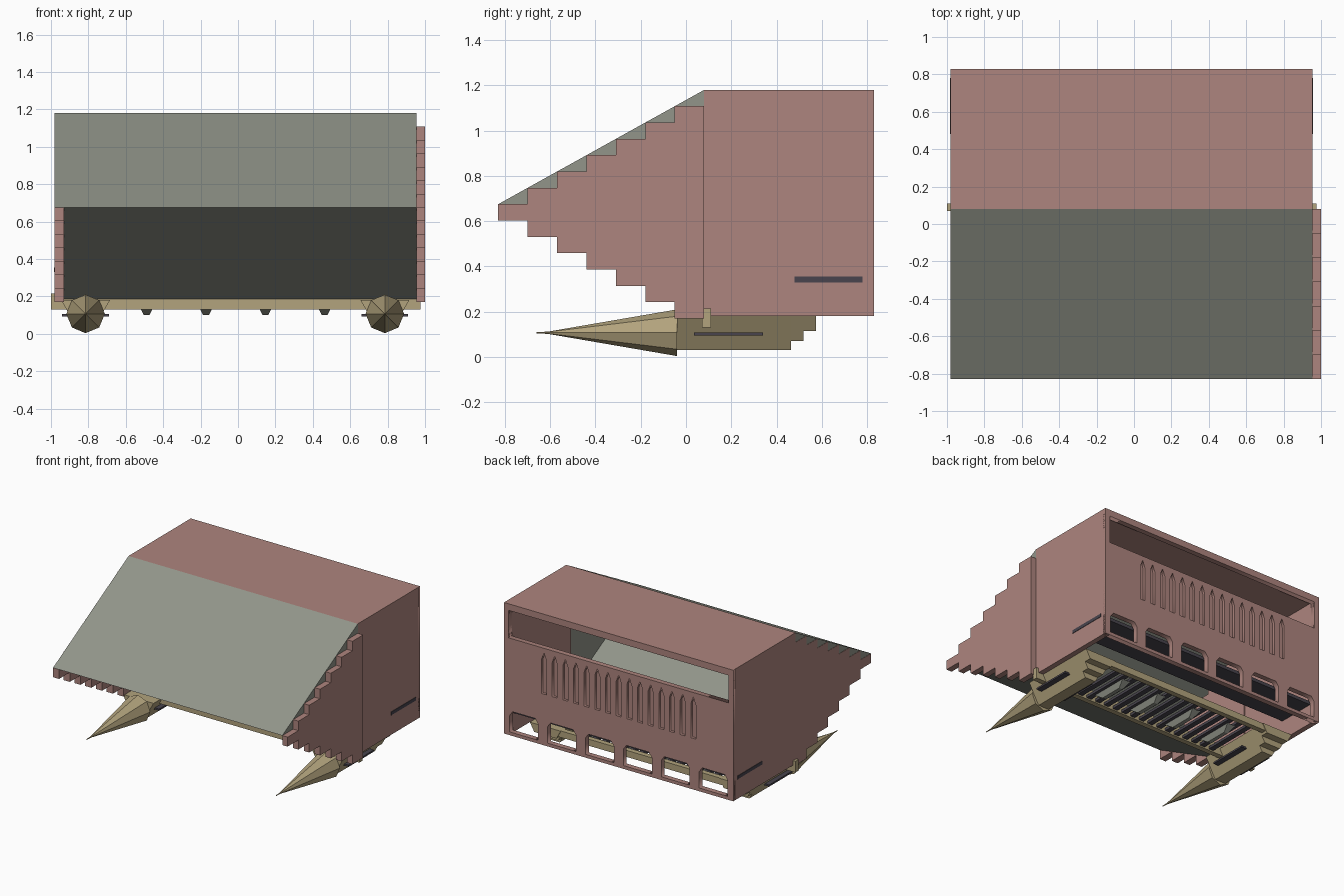
import bpy, bmesh, math

if "Cube" in bpy.data.objects:
    bpy.data.objects.remove(bpy.data.objects["Cube"])


def material(name, rgb):
    lin = [((c / 255 + 0.055) / 1.055) ** 2.4 for c in rgb] + [1.0]
    m = bpy.data.materials.new(name)
    m.use_nodes = True
    m.diffuse_color = lin
    m.node_tree.nodes["Principled BSDF"].inputs["Base Color"].default_value = lin
    return m


PINK = material("dusty pink", (174, 133, 126))
GRAY = material("warm gray", (146, 149, 138))
TAN = material("tan", (178, 163, 125))
DARK = material("charcoal", (72, 68, 77))


def finish(name, bm, mat):
    bmesh.ops.recalc_face_normals(bm, faces=bm.faces)
    me = bpy.data.meshes.new(name)
    bm.to_mesh(me)
    bm.free()
    ob = bpy.data.objects.new(name, me)
    me.materials.append(mat)
    bpy.context.scene.collection.objects.link(ob)
    return ob


def box(name, x, y, z, mat):
    bm = bmesh.new()
    bmesh.ops.create_cube(bm, size=1)
    for v in bm.verts:
        v.co = [r[0] if c < 0 else r[1] for c, r in zip(v.co, (x, y, z))]
    return finish(name, bm, mat)


def loft(name, rings, mat, caps=True):
    """Join matching point rings; optionally close both ends."""
    bm = bmesh.new()
    rows = [[bm.verts.new(p) for p in ring] for ring in rings]
    n = len(rows[0])
    for a, b in zip(rows, rows[1:]):
        for i in range(n):
            j = (i + 1) % n
            bm.faces.new((a[i], a[j], b[j], b[i]))
    if caps:
        bm.faces.new(rows[0])
        bm.faces.new(rows[-1])
    return finish(name, bm, mat)


def pierced_panel(name, loops, y0, y1, mat):
    """Upright panel: the first x-z loop is the outline, the rest are holes."""
    cu = bpy.data.curves.new(name, "CURVE")
    cu.dimensions = "2D"
    cu.fill_mode = "BOTH"
    cu.extrude = (y1 - y0) / 2
    for loop in loops:
        sp = cu.splines.new("POLY")
        sp.points.add(len(loop) - 1)
        for p, (x, z) in zip(sp.points, loop):
            p.co = (x, z, 0, 1)
        sp.use_cyclic_u = True
    ob = bpy.data.objects.new(name, cu)
    ob.location.y = (y0 + y1) / 2
    ob.rotation_euler.x = math.pi / 2
    bpy.context.scene.collection.objects.link(ob)
    bpy.ops.object.select_all(action="DESELECT")
    ob.select_set(True)
    bpy.context.view_layer.objects.active = ob
    bpy.ops.object.convert(target="MESH")
    ob = bpy.context.object
    ob.name = name
    ob.data.materials.clear()
    ob.data.materials.append(mat)


def rect(x0, x1, z0, z1):
    return [(x0, z0), (x1, z0), (x1, z1), (x0, z1)]


# Main housing: open at the front and below
L, R = -0.98, 0.955
MID = (L + R) / 2
FRONT, BACK, LOW, HIGH = 0.08, 0.83, 0.18, 1.18
WALL = 0.04
box("housing_roof", (L, R), (FRONT, BACK), (HIGH - WALL, HIGH), PINK)
box("left_wall", (R - WALL, R), (FRONT, BACK), (LOW, HIGH - WALL), PINK)
box("right_wall", (L, L + WALL), (FRONT, BACK), (LOW, HIGH - WALL), PINK)

# Back wall: wide upper window, pointed blind slots, chamfered lower windows
windows = [rect(L + WALL, R - WALL, 0.92, 1.13)]
for i in range(6):
    c, w = MID + (i - 2.5) * 0.32, 0.12
    windows.append([(c - w, 0.205), (c + w, 0.205), (c + w, 0.33),
                    (c + w - 0.025, 0.365), (c - w + 0.025, 0.365), (c - w, 0.33)])
slots = []
for i in range(15):
    c, w = MID + (i - 7) * 0.09, 0.021
    slots.append([(c - w, 0.57), (c + w, 0.57), (c + w, 0.83), (c, 0.885), (c - w, 0.83)])
outline = [rect(L, R, LOW, HIGH)]
inner = [rect(L + WALL / 2, R - WALL / 2, LOW, HIGH - WALL / 2)]
pierced_panel("back_wall_outer", outline + windows + slots, BACK - 0.02, BACK, PINK)
pierced_panel("back_wall_inner", inner + windows, BACK - WALL, BACK - 0.02, PINK)

# Dark shelf running through the side walls
box("shelf", (L - 0.003, R + 0.003), (0.48, 0.78), (0.33, 0.355), DARK)

# Hollow wedge at the front, open toward the housing
NOSE_Y, NOSE_Z = -0.83, 0.675
bm = bmesh.new()
a, b = [[bm.verts.new((x, y, z)) for y, z in ((FRONT, HIGH), (NOSE_Y, NOSE_Z), (FRONT, LOW))]
        for x in (L, R)]
bm.faces.new((a[0], a[1], b[1], b[0]))
bm.faces.new((a[1], a[2], b[2], b[1]))
bm.faces.new(a)
bm.faces.new(b)
finish("front_wedge", bm, GRAY)

# Stepped side panels
STEPS = 7
dy, dz = (FRONT - NOSE_Y) / STEPS, (HIGH - NOSE_Z) / STEPS
upper, lower = [], []
for i in range(STEPS):
    y0, y1 = NOSE_Y + i * dy, NOSE_Y + (i + 1) * dy
    upper += [(y0, NOSE_Z + i * dz), (y1, NOSE_Z + i * dz)]
    lower += [(y0, NOSE_Z - (i + 1) * dz), (y1, NOSE_Z - (i + 1) * dz)]
profile = upper + lower[::-1]
for name, x0, x1 in (("left_stepped_panel", R, 1.0), ("right_stepped_panel", L - 0.002, -0.93)):
    loft(name, [[(x, y, z) for y, z in profile] for x in (x0, x1)], PINK)

# Cross bars of the undercarriage
box("front_cross_bar", (-1.0, 0.975), (0.07, 0.11), (0.13, 0.215), TAN)
box("rear_cross_bar", (-0.815, 0.785), (0.53, 0.57), (0.13, 0.18), TAN)

# Runners with faceted spikes
for side, cx in (("right", -0.815), ("left", 0.785)):
    def ring(y, r):
        return [(cx + r * math.cos(k * math.pi / 4), y, 0.107 + r * math.sin(k * math.pi / 4))
                for k in range(8)]

    def section(y, z):
        low, top = 0.045 + (z - 0.03) * 0.57, 0.13
        return [(cx - low, y, z), (cx + low, y, z), (cx + top, y, 0.18), (cx - top, y, 0.18)]

    loft(side + "_spike", [ring(-0.66, 0.003), ring(-0.61, 0.005), ring(-0.04, 0.103)], TAN)
    for part, y0, y1, z in (("runner", -0.04, 0.465, 0.03), ("runner_step", 0.465, 0.52, 0.07),
                            ("runner_end", 0.52, 0.575, 0.115)):
        loft(side + "_" + part, [section(y0, z), section(y1, z)], TAN)
    box(side + "_runner_fin", (cx - 0.125, cx + 0.125), (0.035, 0.34), (0.094, 0.107), DARK)

# Dark slats between the bars
for i in range(16):
    c = MID + (i - 7.5) * 0.079
    box("slat_%d" % (i + 1), (c - 0.02, c + 0.02), (0.11, 0.53), (0.14, 0.16), DARK)

# Tapered gray blocks hanging under the slats
for i in range(4):
    c = MID + (i - 1.5) * 0.317
    loft("hanging_block_%d" % (i + 1),
         [[(c - w, 0.32 - d, z), (c + w, 0.32 - d, z), (c + w, 0.32 + d, z), (c - w, 0.32 + d, z)]
          for w, d, z in ((0.035, 0.15, 0.14), (0.015, 0.09, 0.1))], GRAY)
